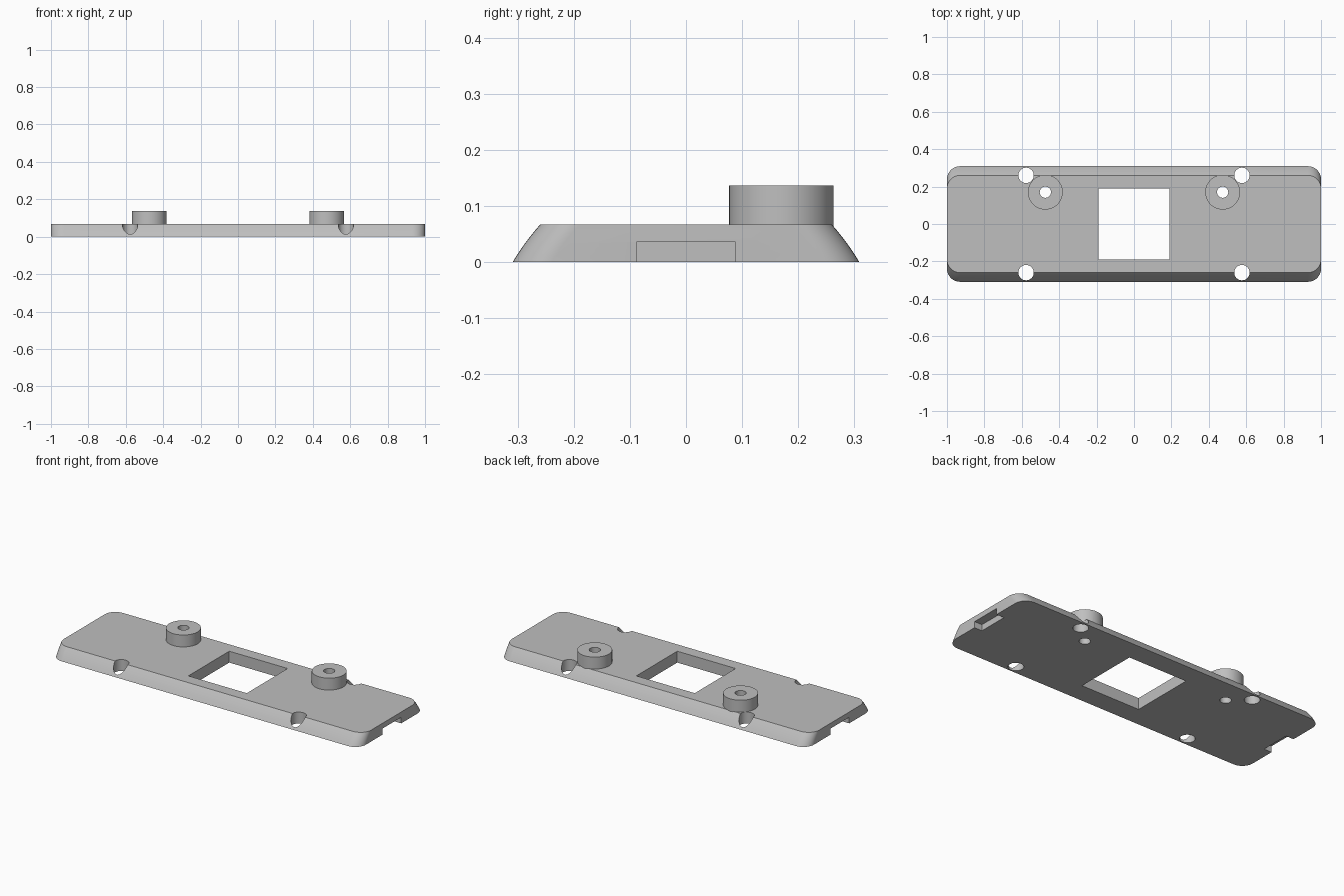
import bpy, bmesh, math

cube = bpy.data.objects.get("Cube")
if cube:
    bpy.data.objects.remove(cube, do_unlink=True)

THICK = 0.067
BOSS_TOP = 0.137

grey = bpy.data.materials.new("light_grey")
grey.use_nodes = True
grey.diffuse_color = (0.52, 0.52, 0.52, 1)
grey.node_tree.nodes["Principled BSDF"].inputs["Base Color"].default_value = grey.diffuse_color


def make_object(name, bm):
    bmesh.ops.recalc_face_normals(bm, faces=bm.faces)
    mesh = bpy.data.meshes.new(name)
    bm.to_mesh(mesh)
    bm.free()
    mesh.materials.append(grey)
    obj = bpy.data.objects.new(name, mesh)
    bpy.context.collection.objects.link(obj)
    return obj


def rounded_rect(half_x, half_y, radius, steps=10):
    points = []
    for corner, (sx, sy) in enumerate([(1, 1), (-1, 1), (-1, -1), (1, -1)]):
        for i in range(steps + 1):
            a = math.pi / 2 * (corner + i / steps)
            points.append((sx * (half_x - radius) + radius * math.cos(a),
                           sy * (half_y - radius) + radius * math.sin(a)))
    return points


def cylinder(name, x, y, radius, z0, z1):
    bm = bmesh.new()
    bmesh.ops.create_cone(bm, cap_ends=True, segments=48, radius1=radius,
                          radius2=radius, depth=z1 - z0)
    bmesh.ops.translate(bm, verts=bm.verts, vec=(x, y, (z0 + z1) / 2))
    return make_object(name, bm)


def box(name, centre, size):
    bm = bmesh.new()
    bmesh.ops.create_cube(bm, size=1)
    bmesh.ops.scale(bm, verts=bm.verts, vec=size)
    bmesh.ops.translate(bm, verts=bm.verts, vec=centre)
    return make_object(name, bm)


def combine(target, other, operation):
    mod = target.modifiers.new(other.name, 'BOOLEAN')
    mod.operation = operation
    mod.solver = 'EXACT'
    mod.object = other
    bpy.context.view_layer.objects.active = target
    bpy.ops.object.modifier_apply(modifier=mod.name)
    bpy.data.objects.remove(other, do_unlink=True)


# Plate: rounded outline whose long sides lean inward in a slight bulge
bm = bmesh.new()
LEVELS = 6
rings = []
for k in range(LEVELS + 1):
    t = k / LEVELS
    half_y = 0.309 - 0.049 * t + 0.010 * t * (1 - t)
    rings.append([bm.verts.new((x, y, THICK * t))
                  for x, y in rounded_rect(1.0, half_y, 0.07)])
count = len(rings[0])
for low, high in zip(rings, rings[1:]):
    for i in range(count):
        j = (i + 1) % count
        bm.faces.new((low[i], low[j], high[j], high[i]))
bm.faces.new(rings[0])
bm.faces.new(rings[-1])
plate = make_object("mounting_plate", bm)

# Raised bosses near the back edge
for side in (-1, 1):
    combine(plate, cylinder("boss", side * 0.474, 0.17, 0.093, 0.03, BOSS_TOP), 'UNION')

# Square window, screw holes, boss bores and end notches
combine(plate, box("window_cutter", (0, 0, 0), (0.38, 0.38, 1)), 'DIFFERENCE')
for side in (-1, 1):
    combine(plate, cylinder("bore_cutter", side * 0.474, 0.17, 0.03, -0.1, 0.3), 'DIFFERENCE')
    for y in (-0.26, 0.26):
        combine(plate, cylinder("screw_cutter", side * 0.577, y, 0.041, -0.1, 0.3), 'DIFFERENCE')
    combine(plate, box("notch_cutter", (side, 0, 0), (0.1, 0.176, 0.072)), 'DIFFERENCE')

# Smooth curved walls, keep hard edges
bpy.ops.object.select_all(action='DESELECT')
plate.select_set(True)
bpy.context.view_layer.objects.active = plate
bpy.ops.object.shade_smooth_by_angle(angle=math.radians(30))
